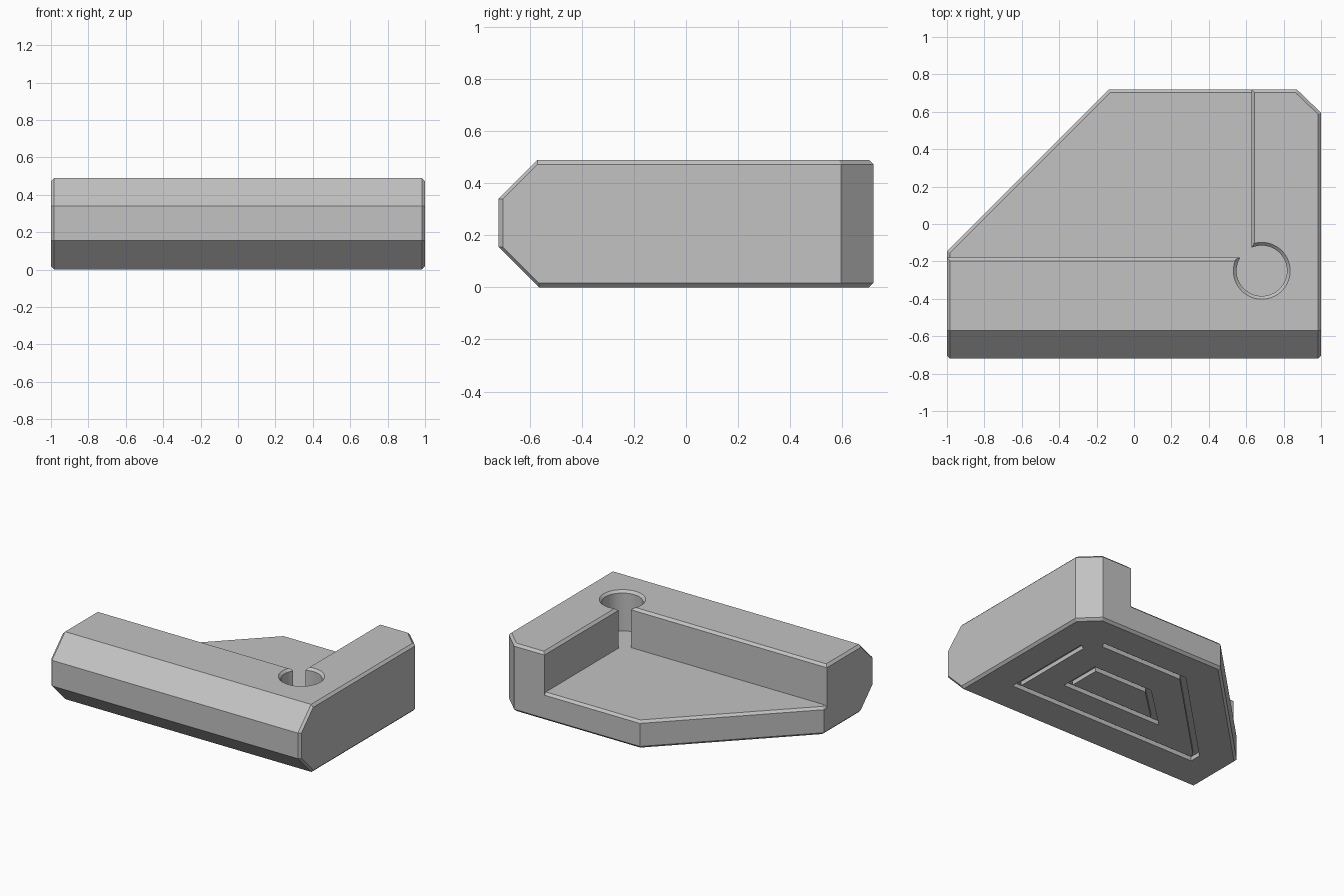
import bpy
import bmesh
import math
from mathutils import Vector

old = bpy.data.objects.get("Cube")
if old:
    bpy.data.objects.remove(old, do_unlink=True)

HEIGHT, FLOOR, CHAMFER = 0.49, 0.2, 0.017
GROOVE_WIDTH, GROOVE_DEPTH = 0.04, 0.03
LOW_SLOPE, HIGH_SLOPE = 0.155, 0.34
WALL_X, WALL_Y = 0.628, -0.18
HOLE_X, HOLE_Y, HOLE_R, HOLE_STEPS = 0.683, -0.25, 0.135, 44

# Outline corners, counter-clockwise from the right end of the front
RIGHT = [(1, 0.595), (0.87, 0.72)]
SLANT = [(-0.135, 0.72), (-1, -0.145)]
POCKET_START, POCKET_END = (WALL_X, 0.72), (-1, WALL_Y)


def front(z):
    return -0.72 + max(0, LOW_SLOPE - z, z - HIGH_SLOPE)


def inset(points, d):
    """Move every side of a counter-clockwise polygon inwards."""
    pts = [Vector(p) for p in points]
    result = []
    for i, p in enumerate(pts):
        a = (p - pts[i - 1]).normalized()
        b = (pts[(i + 1) % len(pts)] - p).normalized()
        na, nb = Vector((-a.y, a.x)), Vector((-b.y, b.x))
        result.append(tuple(p + (na + nb) * d / (1 + na.dot(nb))))
    return result


bm = bmesh.new()


def row(points, z):
    return [bm.verts.new((x, y, z)) for x, y in points]


def section(back, z, d=0):
    """Level outline with chamfered front corners; d insets the other sides."""
    f = front(z)
    x, y = 1 - d, f + CHAMFER - d
    nose = [(-x, y), (CHAMFER - 1, f), (1 - CHAMFER, f), (x, y)]
    return row(nose + inset([(-1, f), (1, f)] + back, d)[2:], z)


def strip(a, b):
    for i in range(len(a) - 1):
        bm.faces.new((a[i], a[i + 1], b[i + 1], b[i]))


def loft(rows):
    for a, b in zip(rows, rows[1:]):
        strip(a + a[:1], b + b[:1])


# Base up to the pocket floor
base_back = RIGHT + [POCKET_START] + SLANT + [POCKET_END]
base = [section(base_back, 0, CHAMFER)]
base += [section(base_back, z) for z in (CHAMFER, LOW_SLOPE, FLOOR - CHAMFER)]
loft(base)

# Upper walls with the pocket sides and the round relief hole
start = math.acos((WALL_X - HOLE_X) / HOLE_R)
end = -math.pi - math.asin((WALL_Y - HOLE_Y) / HOLE_R)
arc = []
for i in range(HOLE_STEPS + 1):
    t = start + (end - start) * i / HOLE_STEPS
    arc.append((HOLE_X + HOLE_R * math.cos(t), HOLE_Y + HOLE_R * math.sin(t)))
pocket = [(WALL_X, 0.72 - CHAMFER)] + arc + [(CHAMFER - 1, WALL_Y)]
wall_back = RIGHT + [POCKET_START] + pocket + [POCKET_END]
walls = [section(wall_back, z) for z in (FLOOR, HIGH_SLOPE, HEIGHT - CHAMFER)]
walls.append(section(wall_back, HEIGHT, CHAMFER))
loft(walls)
bm.faces.new(walls[-1])

# Join the outer sides, then close the pocket floor and its chamfered lip
low, high = base[-1], walls[0]
strip(low[-1:] + low[:7], high[-1:] + high[:7])
lip = row(inset([(-1, front(FLOOR)), (1, front(FLOOR))] + RIGHT + SLANT, CHAMFER)[4:], FLOOR)
strip(low[6:], [high[7]] + lip + [high[-2]])
bm.faces.new((low[6], high[6], high[7]))
bm.faces.new((low[-1], high[-2], high[-1]))
bm.faces.new(high[7:-1] + lip[::-1])

# Underside with two concentric grooves
footprint = [(-1, front(0)), (1, front(0))] + RIGHT + SLANT
inner_loop = [(-0.3, -0.105), (0.51, -0.105), (0.51, 0.21), (0.03, 0.21)]
rows = [base[0]]
for loop, order in ((inset(footprint, 0.237), (0, 0, 1, 1, 2, 3, 3, 4, 5, 5)),
                    (inner_loop, (0, 0, 1, 1, 2, 2, 2, 3, 0, 0))):
    inside = inset(loop, GROOVE_WIDTH)
    for pts, z in ((loop, 0), (loop, GROOVE_DEPTH), (inside, GROOVE_DEPTH), (inside, 0)):
        rows.append(row([pts[k] for k in order], z))
loft(rows)
bm.faces.new(rows[-1])

bmesh.ops.remove_doubles(bm, verts=bm.verts[:], dist=0.0001)
bmesh.ops.recalc_face_normals(bm, faces=bm.faces[:])
mesh = bpy.data.meshes.new("corner_block")
bm.to_mesh(mesh)
bm.free()
body = bpy.data.objects.new("corner_block", mesh)
bpy.context.scene.collection.objects.link(body)

# Single flat colour
grey = bpy.data.materials.new("plain grey")
grey.use_nodes = True
grey.diffuse_color = (0.54, 0.54, 0.54, 1)
grey.node_tree.nodes["Principled BSDF"].inputs["Base Color"].default_value = (0.54, 0.54, 0.54, 1)
mesh.materials.append(grey)

bpy.ops.object.select_all(action='DESELECT')
body.select_set(True)
bpy.context.view_layer.objects.active = body
bpy.ops.object.shade_smooth_by_angle(angle=0.4)
